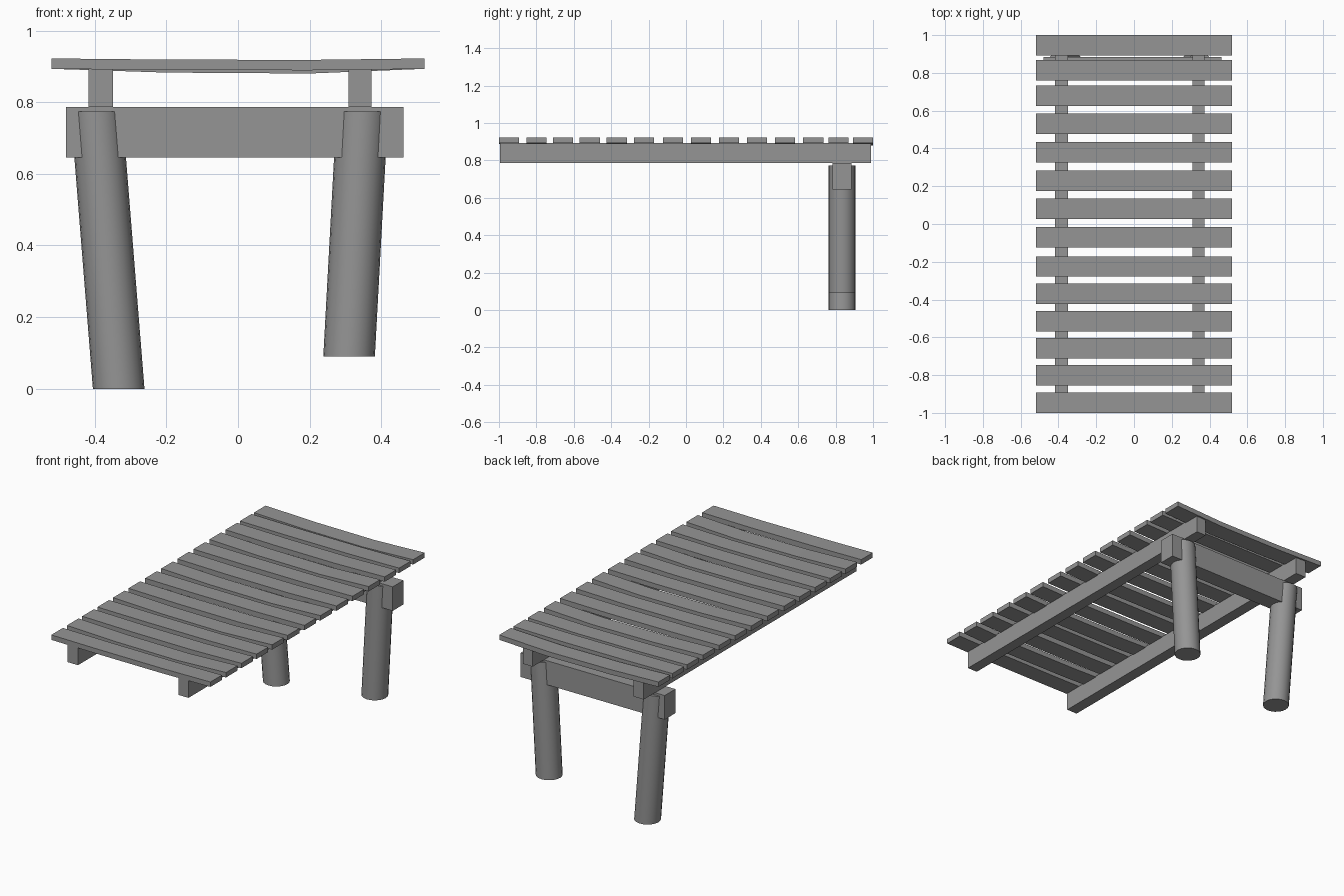
import bpy, bmesh, math

cube = bpy.data.objects.get("Cube")
if cube:
    bpy.data.objects.remove(cube, do_unlink=True)

wood = bpy.data.materials.new("grey_wood")
wood.use_nodes = True
GREY = (0.3, 0.3, 0.3, 1)
wood.diffuse_color = GREY
wood.node_tree.nodes["Principled BSDF"].inputs["Base Color"].default_value = GREY


def finish(name, bm):
    bmesh.ops.recalc_face_normals(bm, faces=bm.faces)
    mesh = bpy.data.meshes.new(name)
    bm.to_mesh(mesh)
    bm.free()
    mesh.materials.append(wood)
    obj = bpy.data.objects.new(name, mesh)
    bpy.context.collection.objects.link(obj)
    return obj


def box(name, x0, x1, y0, y1, z0, z1):
    bm = bmesh.new()
    bmesh.ops.create_cube(bm, size=1)
    for v in bm.verts:
        v.co = (x1 if v.co.x > 0 else x0, y1 if v.co.y > 0 else y0, z1 if v.co.z > 0 else z0)
    return finish(name, bm)


def plank(name, y, sag):
    """Board with a shallow dip between its supports."""
    profile = [(-0.52, 0), (-0.2, sag * 0.8), (0.2, sag), (0.52, 0)]
    outline = [(x, 0.922 - d) for x, d in profile]
    outline += [(x, 0.893 - d) for x, d in reversed(profile)]
    bm = bmesh.new()
    face = bm.faces.new([bm.verts.new((x, y - 0.054, z)) for x, z in outline])
    side = bmesh.ops.extrude_face_region(bm, geom=[face])["geom"]
    bmesh.ops.translate(bm, vec=(0, 0.108, 0),
                        verts=[g for g in side if isinstance(g, bmesh.types.BMVert)])
    return finish(name, bm)


def post(name, bottom_x, top_x, bottom_z, top_z):
    """Round post leaning sideways, with level ends."""
    bm = bmesh.new()
    bmesh.ops.create_cone(bm, cap_ends=True, segments=20, radius1=0.072, radius2=0.072, depth=1)
    for v in bm.verts:
        t = v.co.z + 0.5
        v.co.x += bottom_x + (top_x - bottom_x) * t
        v.co.y += 0.834
        v.co.z = bottom_z + (top_z - bottom_z) * t
    obj = finish(name, bm)
    bpy.context.view_layer.objects.active = obj
    obj.select_set(True)
    bpy.ops.object.shade_smooth_by_angle(angle=math.radians(30))
    obj.select_set(False)


# Deck boards, front to back
centres = [-0.946, -0.80, -0.657, -0.515, -0.37, -0.225, -0.07, 0.08,
           0.23, 0.38, 0.53, 0.68, 0.815, 0.946]
for i, y in enumerate(centres):
    plank(f"deck_plank_{i + 1}", y, (0.004, 0.013, 0.007)[i % 3])

# Long joists under the deck
box("right_joist", -0.417, -0.349, -0.995, 0.99, 0.787, 0.893)
box("left_joist", 0.309, 0.373, -0.995, 0.99, 0.787, 0.893)

# Cross beam and the two leaning posts at the back
box("cross_beam", -0.48, 0.462, 0.784, 0.884, 0.645, 0.787)
post("right_post", -0.333, -0.395, 0, 0.774)
post("left_post", 0.31, 0.347, 0.09, 0.774)
